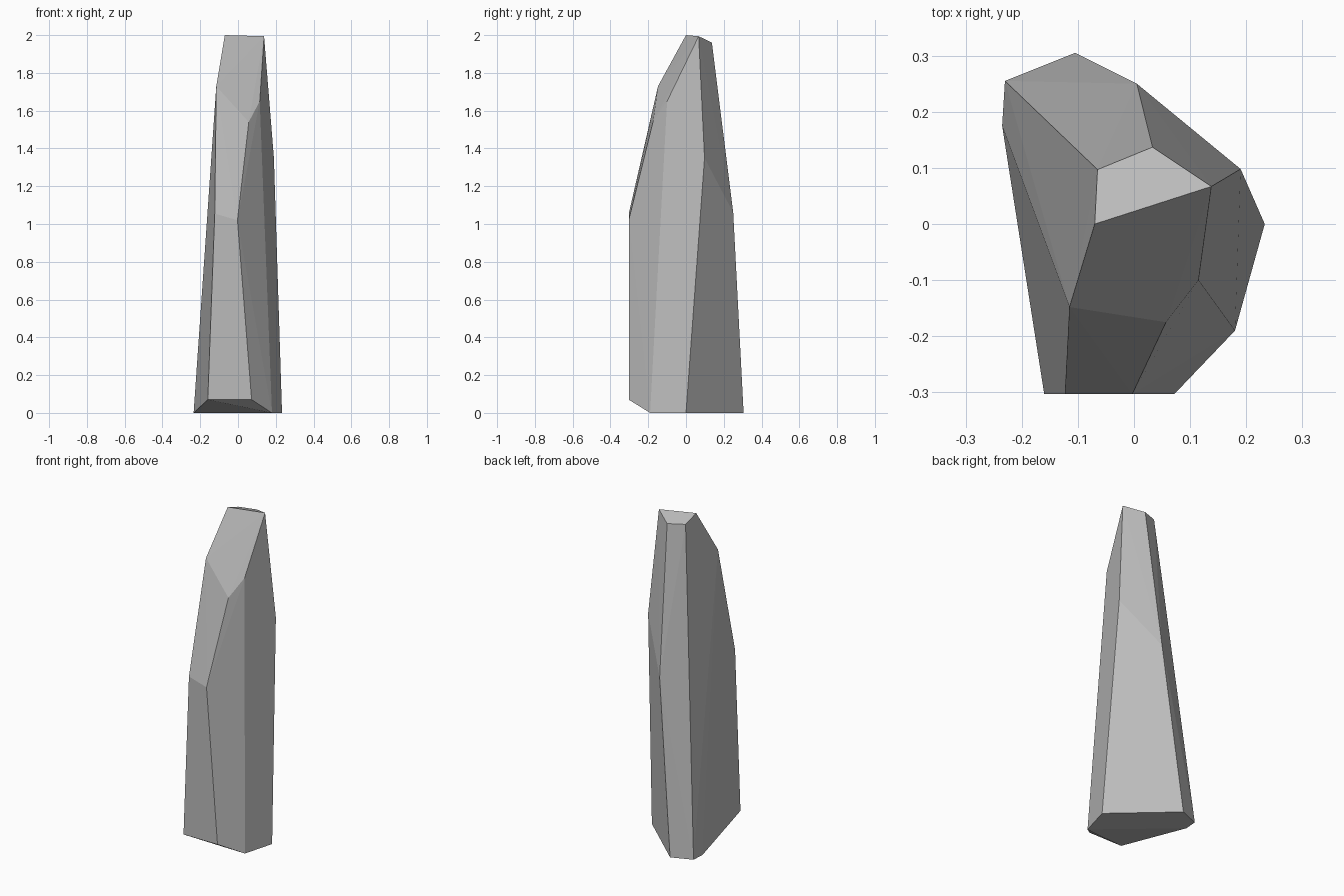
import bpy
import bmesh
from math import radians

default_cube = bpy.data.objects.get("Cube")
if default_cube:
    bpy.data.objects.remove(default_cube, do_unlink=True)

# Stone colour
stone = bpy.data.materials.new("stone grey")
stone.use_nodes = True
grey = (0.5, 0.5, 0.5, 1)
stone.diffuse_color = grey
stone.node_tree.nodes["Principled BSDF"].inputs["Base Color"].default_value = grey

# Corners of the chiselled pillar, from the ground up
foot = [(-.235, .175, 0), (-.23, .255, 0), (-.105, .305, 0), (.233, 0, 0), (.18, -.19, 0)]
front_lip = [(-.16, -.303, .07), (.072, -.303, .07)]
shoulders = [(-.123, -.303, 1.055), (-.003, -.303, 1.02), (.005, .25, 1.06), (.19, .098, 1.35)]
upper_chips = [(.057, -.175, 1.54), (.115, -.1, 1.65), (-.115, -.148, 1.73)]
crown = [(-.07, 0, 2), (.138, .067, 1.994), (.033, .137, 1.96), (-.065, .097, 1.966)]

# Wrap the corners in flat facets and merge the coplanar ones
bm = bmesh.new()
for corner in foot + front_lip + shoulders + upper_chips + crown:
    bm.verts.new(corner)
bmesh.ops.convex_hull(bm, input=bm.verts[:])
bmesh.ops.dissolve_limit(bm, angle_limit=radians(1), verts=bm.verts[:], edges=bm.edges[:])
bmesh.ops.recalc_face_normals(bm, faces=bm.faces[:])

mesh = bpy.data.meshes.new("stone_pillar")
bm.to_mesh(mesh)
bm.free()
mesh.materials.append(stone)
pillar = bpy.data.objects.new("stone_pillar", mesh)
bpy.context.collection.objects.link(pillar)
